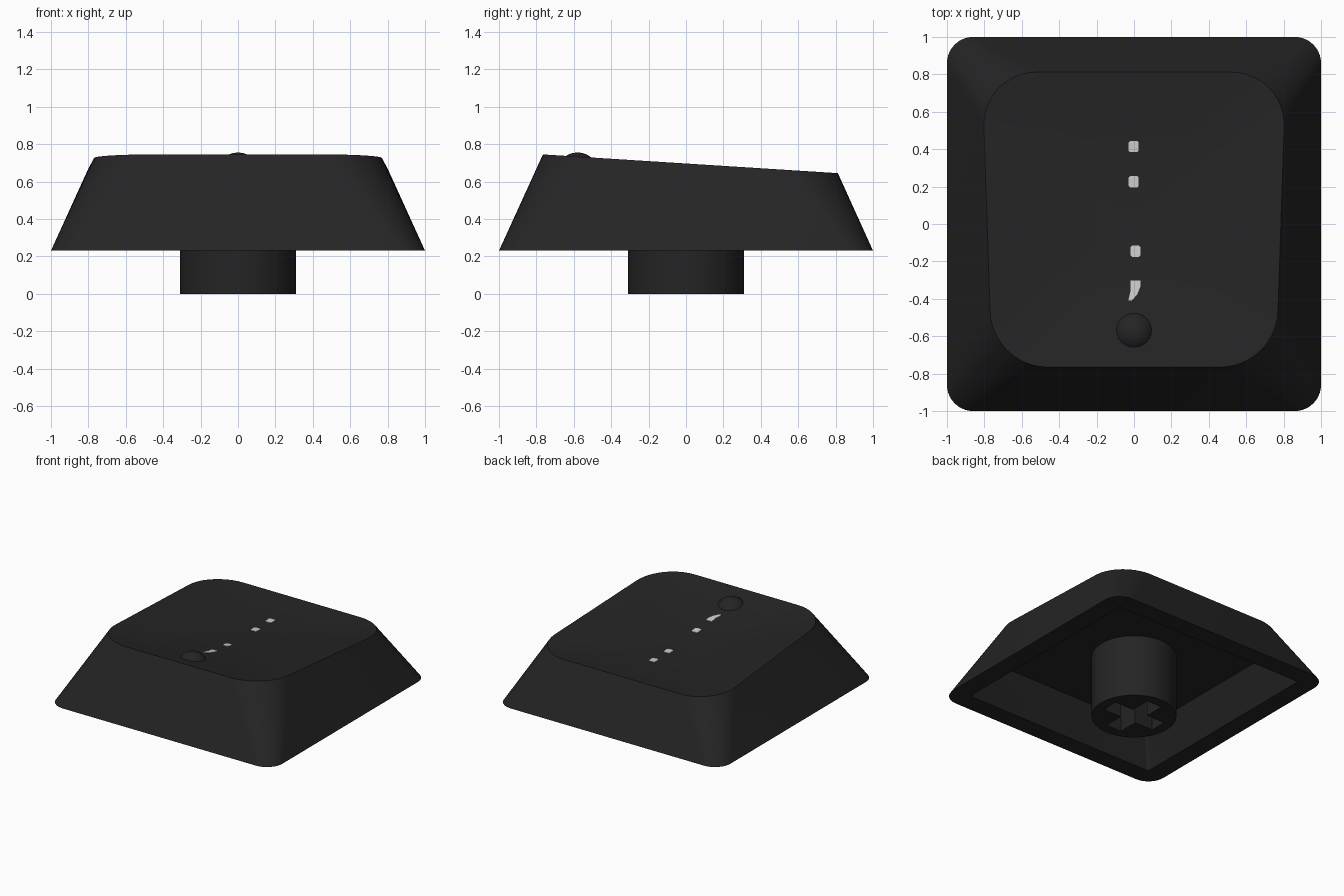
import bpy, bmesh, math
from mathutils import Vector

if "Cube" in bpy.data.objects:
    bpy.data.objects.remove(bpy.data.objects["Cube"])

ARC = 10          # segments per rounded corner
MID_Y = 0.022     # centre of the dished top


def material(name, value):
    m = bpy.data.materials.new(name)
    m.diffuse_color = (value, value, value, 1)
    m.use_nodes = True
    m.node_tree.nodes["Principled BSDF"].inputs["Base Color"].default_value = m.diffuse_color
    return m


black = material("matte black", 0.018)
white = material("mark white", 0.6)


def make(name, bm, mat, smooth=True):
    bmesh.ops.recalc_face_normals(bm, faces=bm.faces)
    mesh = bpy.data.meshes.new(name)
    bm.to_mesh(mesh)
    bm.free()
    ob = bpy.data.objects.new(name, mesh)
    bpy.context.collection.objects.link(ob)
    mesh.materials.append(mat)
    bpy.ops.object.select_all(action='DESELECT')
    ob.select_set(True)
    bpy.context.view_layer.objects.active = ob
    if smooth:
        bpy.ops.object.shade_smooth_by_angle(angle=math.radians(30))
    return ob


def outline(back, front, wb, wf, rb, rf):
    """Rounded four-sided outline, counter-clockwise from the right rear corner."""
    pts = []
    for sx, y, w, r, a0 in ((1, back - rb, wb, rb, 0), (-1, back - rb, wb, rb, 90),
                            (-1, front + rf, wf, rf, 180), (1, front + rf, wf, rf, 270)):
        for i in range(ARC + 1):
            a = math.radians(a0 + 90 * i / ARC)
            pts.append((sx * (w - r) + r * math.cos(a), y + r * math.sin(a)))
    return pts


def top_z(y, f):
    """Tilted top with a shallow dish; f runs from 0 (middle) to 1 (edge)."""
    return 0.745 - 0.0635 * (y + 0.765) - 0.06 * (1 - f * f)


# Cap shell: inside ceiling, inner walls, bottom rim, outer walls, dished top
top = outline(0.812, -0.765, 0.803, 0.77, 0.28, 0.31)
rings = [
    [(x, y, 0.5) for x, y in outline(0.73, -0.73, 0.73, 0.73, 0.02, 0.02)],
    [(x, y, 0.23) for x, y in outline(0.85, -0.85, 0.85, 0.85, 0.02, 0.02)],
    [(x, y, 0.23) for x, y in outline(1, -1, 1, 1, 0.14, 0.14)],
]
STEPS = 12
for k in range(STEPS, 0, -1):
    f = k / STEPS
    ring = []
    for x, y in top:
        yy = MID_Y + (y - MID_Y) * f
        ring.append((x * f, yy, top_z(yy, f)))
    rings.append(ring)

bm = bmesh.new()
loops = [[bm.verts.new(p) for p in ring] for ring in rings]
n = len(top)
for a, b in zip(loops, loops[1:]):
    for i in range(n):
        j = (i + 1) % n
        bm.faces.new((a[i], a[j], b[j], b[i]))
bm.faces.new(loops[0])
centre = bm.verts.new((0, MID_Y, top_z(MID_Y, 0)))
for i in range(n):
    bm.faces.new((loops[-1][i], loops[-1][(i + 1) % n], centre))
make("cap_shell", bm, black)

# Stem with a cross-shaped socket
bm = bmesh.new()
bmesh.ops.create_cone(bm, cap_ends=True, segments=64, radius1=0.31, radius2=0.31, depth=0.52)
bmesh.ops.translate(bm, verts=bm.verts, vec=(0, 0, 0.26))
stem = make("stem", bm, black, smooth=False)

L, W = 0.23, 0.067
quarter = [(L, -W), (L, W), (W, W)]
bm = bmesh.new()
cross = []
for q in range(4):
    c, s = round(math.cos(q * math.pi / 2)), round(math.sin(q * math.pi / 2))
    cross += [bm.verts.new((c * x - s * y, s * x + c * y, -0.1)) for x, y in quarter]
face = bm.faces.new(cross)
ext = bmesh.ops.extrude_face_region(bm, geom=[face])
bmesh.ops.translate(bm, verts=[v for v in ext["geom"] if isinstance(v, bmesh.types.BMVert)],
                    vec=(0, 0, 0.52))
cutter = make("socket_cutter", bm, black, smooth=False)
cutter.hide_render = True
mod = stem.modifiers.new("socket", 'BOOLEAN')
mod.operation = 'DIFFERENCE'
mod.solver = 'EXACT'
mod.object = cutter
bpy.ops.object.select_all(action='DESELECT')
stem.select_set(True)
bpy.context.view_layer.objects.active = stem
bpy.ops.object.modifier_apply(modifier="socket")
bpy.data.objects.remove(cutter)
bpy.ops.object.shade_smooth_by_angle(angle=math.radians(30))

# Tactile bump near the front edge
bm = bmesh.new()
bmesh.ops.create_uvsphere(bm, u_segments=48, v_segments=32, radius=0.115)
bmesh.ops.translate(bm, verts=bm.verts, vec=(0, -0.58, 0.64))
bmesh.ops.bisect_plane(bm, geom=bm.verts[:] + bm.edges[:] + bm.faces[:],
                       plane_co=Vector((0, 0, 0.68)), plane_no=Vector((0, 0, 1)), clear_inner=True)
make("tactile_bump", bm, black)


# Painted marks: thin plates following the dish
def plate(name, pts):
    bm = bmesh.new()
    vs = []
    for x, y in pts:
        f = abs(y - MID_Y) / 0.788
        vs.append(bm.verts.new((x, y, top_z(y, f) + 0.004)))
    face = bm.faces.new(vs)
    ext = bmesh.ops.extrude_face_region(bm, geom=[face])
    bmesh.ops.translate(bm, verts=[v for v in ext["geom"] if isinstance(v, bmesh.types.BMVert)],
                        vec=(0, 0, -0.007))
    make(name, bm, white, smooth=False)


def dot(cx, cy, hx=0.027, hy=0.03, c=0.008):
    return [(cx + hx, cy - hy + c), (cx + hx, cy + hy - c), (cx + hx - c, cy + hy),
            (cx - hx + c, cy + hy), (cx - hx, cy + hy - c), (cx - hx, cy - hy + c),
            (cx - hx + c, cy - hy), (cx + hx - c, cy - hy)]


for i, (x, y) in enumerate([(-0.002, 0.414), (-0.002, 0.226), (0.008, -0.146)]):
    plate("dot_mark_%d" % (i + 1), dot(x, y))
plate("tail_mark", [(0.034, -0.302), (-0.018, -0.302), (-0.018, -0.355), (-0.031, -0.41),
                    (-0.012, -0.41), (0.018, -0.375), (0.034, -0.335)])
